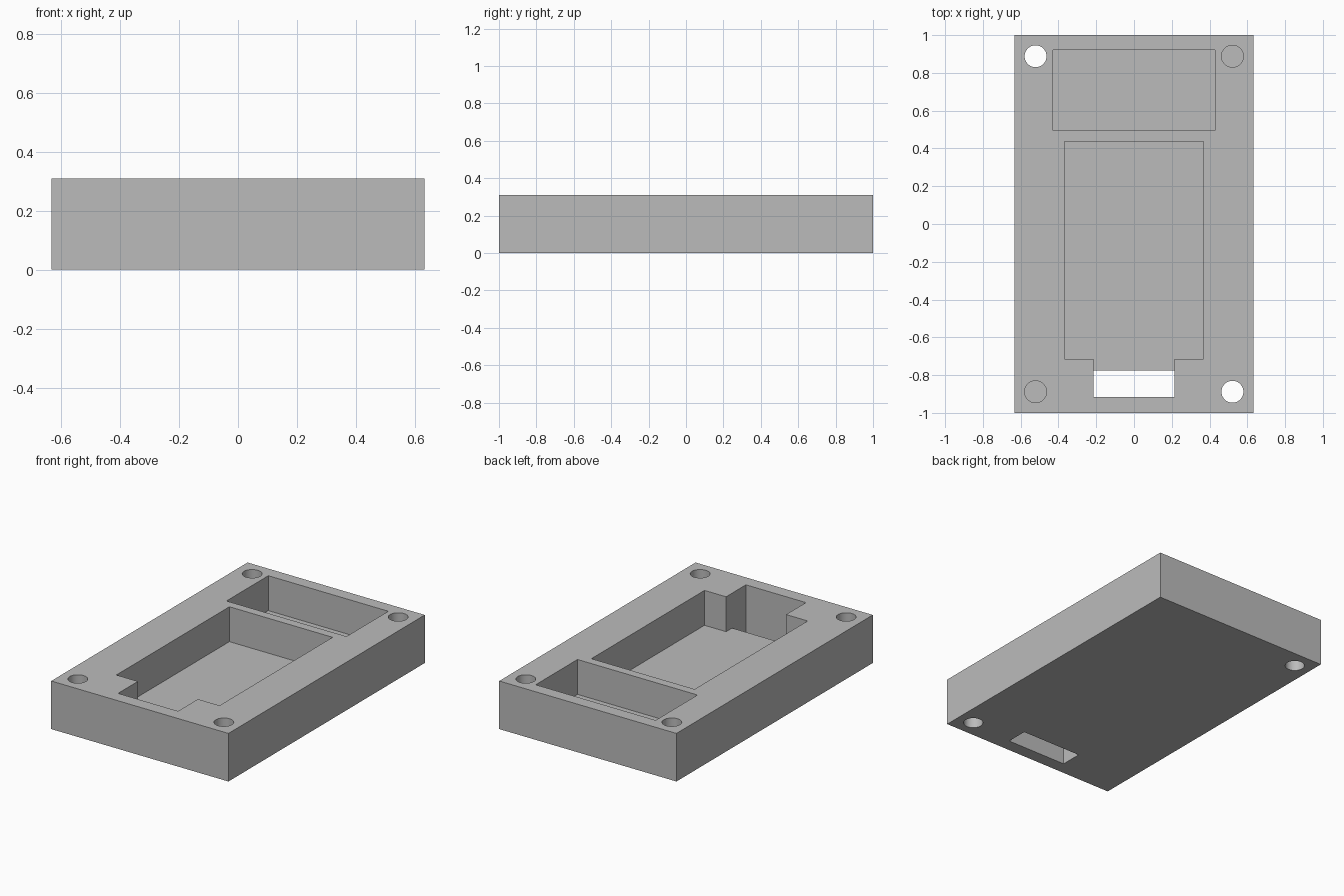
import bpy
import bmesh
import math

cube = bpy.data.objects.get("Cube")
if cube:
    bpy.data.objects.remove(cube, do_unlink=True)

HEIGHT, FLOOR = 0.31, 0.085
ABOVE, BELOW = HEIGHT + 0.1, -0.1

# Single grey material
grey = bpy.data.materials.new("plain_grey")
grey.use_nodes = True
colour = (0.5, 0.5, 0.5, 1)
grey.diffuse_color = colour
grey.node_tree.nodes["Principled BSDF"].inputs["Base Color"].default_value = colour


def prism(name, outline, bottom, top):
    """Extrude a counter-clockwise outline between two heights."""
    bm = bmesh.new()
    base = bm.faces.new([bm.verts.new((x, y, bottom)) for x, y in outline])
    raised = bmesh.ops.extrude_face_region(bm, geom=[base])["geom"]
    verts = [v for v in raised if isinstance(v, bmesh.types.BMVert)]
    bmesh.ops.translate(bm, verts=verts, vec=(0, 0, top - bottom))
    bmesh.ops.recalc_face_normals(bm, faces=bm.faces)
    mesh = bpy.data.meshes.new(name)
    bm.to_mesh(mesh)
    bm.free()
    mesh.materials.append(grey)
    obj = bpy.data.objects.new(name, mesh)
    bpy.context.collection.objects.link(obj)
    return obj


def rectangle(half, front, back):
    return [(-half, front), (half, front), (half, back), (-half, back)]


def circle(cx, cy, radius, sides=48):
    angles = [math.tau * i / sides for i in range(sides)]
    return [(cx + radius * math.cos(a), cy + radius * math.sin(a)) for a in angles]


# Solid case block
case = prism("case_block", rectangle(0.632, -1, 1), 0, HEIGHT)

# Main pocket with a narrow neck at the front, and the smaller rear pocket
neck = [(-0.214, -0.916), (0.214, -0.916), (0.214, -0.714), (0.368, -0.714)]
main = neck + [(0.368, 0.438), (-0.368, 0.438), (-0.368, -0.714), (-0.214, -0.714)]
cutters = [
    prism("main_pocket_cutter", main, FLOOR, ABOVE),
    prism("rear_pocket_cutter", rectangle(0.428, 0.494, 0.92), FLOOR, ABOVE),
    prism("slot_cutter", rectangle(0.214, -0.916, -0.775), BELOW, ABOVE),
]

# Corner holes: one diagonal pair goes through, the other pair is blind
for sx in (-1, 1):
    for sy in (-1, 1):
        bottom = BELOW if sx * sy < 0 else FLOOR
        outline = circle(sx * 0.521, sy * 0.888, 0.058)
        cutters.append(prism("corner_hole_cutter", outline, bottom, ABOVE))

# Carve every recess out of the block
bpy.context.view_layer.objects.active = case
for cutter in cutters:
    mod = case.modifiers.new(cutter.name, "BOOLEAN")
    mod.operation = "DIFFERENCE"
    mod.solver = "EXACT"
    mod.object = cutter
    bpy.ops.object.modifier_apply(modifier=mod.name)
    bpy.data.objects.remove(cutter, do_unlink=True)

# Smooth hole walls, crisp edges elsewhere
bpy.ops.object.select_all(action="DESELECT")
case.select_set(True)
bpy.ops.object.shade_smooth_by_angle(angle=math.radians(30))
